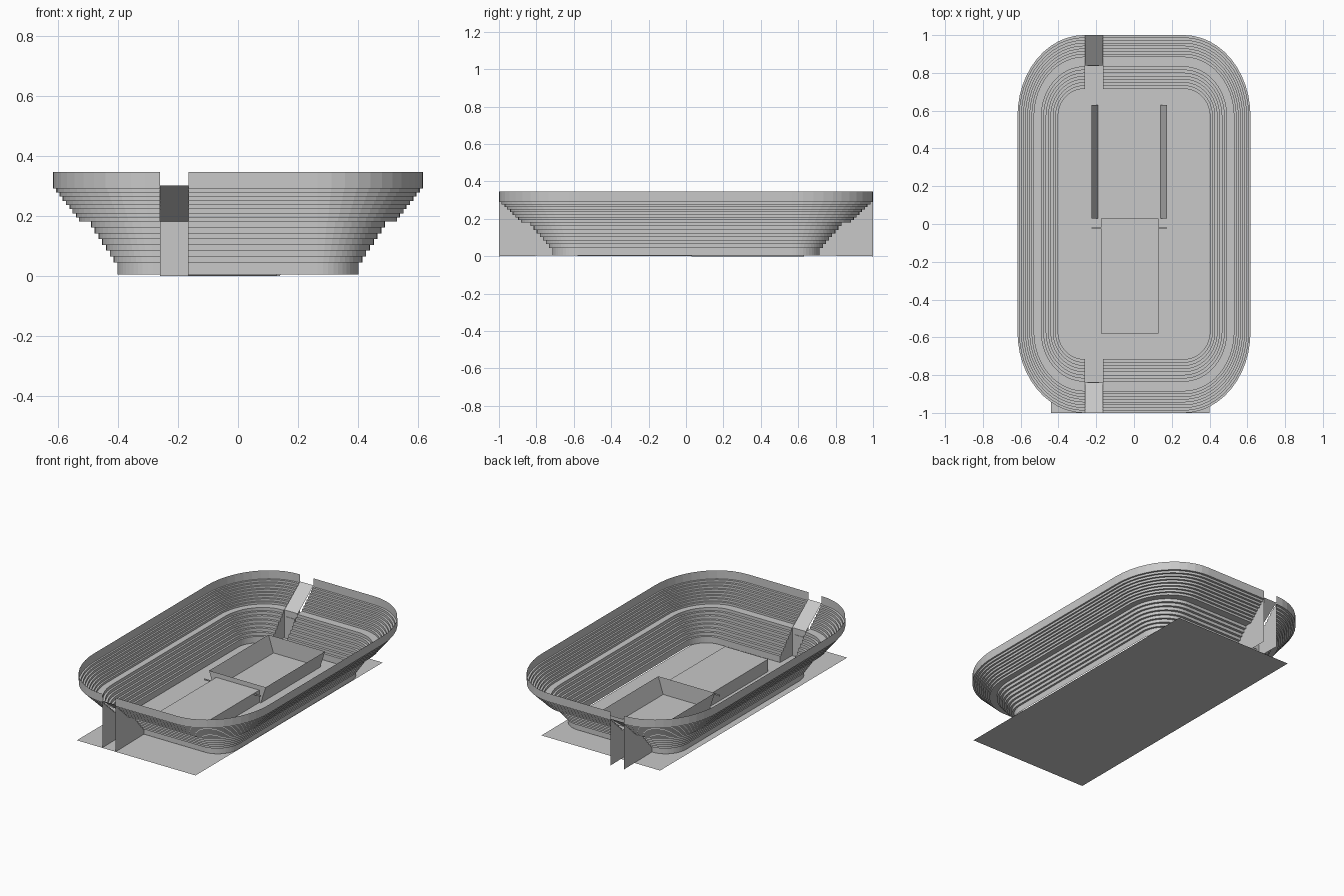
import bpy, bmesh, math

cube = bpy.data.objects.get("Cube")
if cube:
    bpy.data.objects.remove(cube, do_unlink=True)

grey = bpy.data.materials.new("plain_grey")
grey.use_nodes = True
COLOUR = (0.58, 0.58, 0.58, 1)
grey.diffuse_color = COLOUR
grey.node_tree.nodes["Principled BSDF"].inputs["Base Color"].default_value = COLOUR

SLOT_L, SLOT_R = -0.26, -0.165       # stairway slot sides
CX, CY = 0.265, 0.57                 # corner arc centres
RX, RY = (0.137, 0.352), (0.145, 0.43)  # inner and outer corner radii
SEGMENTS = 12


def finish(bm, name):
    mesh = bpy.data.meshes.new(name)
    bm.to_mesh(mesh)
    bm.free()
    mesh.materials.append(grey)
    obj = bpy.data.objects.new(name, mesh)
    bpy.context.collection.objects.link(obj)
    return obj


def sheet(name, *polygons):
    bm = bmesh.new()
    for poly in polygons:
        bm.faces.new([bm.verts.new(p) for p in poly])
    return finish(bm, name)


def box(name, x0, x1, y0, y1, z0, z1):
    bm = bmesh.new()
    bmesh.ops.create_cube(bm, size=1)
    for v in bm.verts:
        v.co = (x1 if v.co.x > 0 else x0,
                y1 if v.co.y > 0 else y0,
                z1 if v.co.z > 0 else z0)
    return finish(bm, name)


# Stepped bowl profile: (outward fraction, height)
profile = [(0, 0.004), (0, 0.045)]


def add_tier(count, out, top):
    u0, z0 = profile[-1]
    for i in range(1, count + 1):
        u = u0 + (out - u0) * i / count
        profile.append((u, profile[-1][1]))
        profile.append((u, z0 + (top - z0) * i / count))


add_tier(7, 0.41, 0.18)
profile.append((0.54, 0.18))         # landing between tiers
add_tier(9, 1.0, 0.305)
profile.append((1.0, 0.345))         # rim wall


def radii(u):
    return [a + (b - a) * u for a, b in (RX, RY)]


def half_ring(u, side):
    """Plan path of one half of the bowl, from front slot edge to back slot edge."""
    rx, ry = radii(u)
    start = SLOT_R if side > 0 else SLOT_L
    front = [(start, -CY - ry)]
    for i in range(SEGMENTS + 1):
        a = math.pi / 2 * (1 - i / SEGMENTS)
        front.append((side * (CX + rx * math.cos(a)), -CY - ry * math.sin(a)))
    return front + [(x, -y) for x, y in reversed(front)]


def bowl(name, side):
    bm = bmesh.new()
    rows = [[bm.verts.new((x, y, z)) for x, y in half_ring(u, side)]
            for u, z in profile]
    for low, high in zip(rows, rows[1:]):
        for i in range(len(low) - 1):
            bm.faces.new((low[i], low[i + 1], high[i + 1], high[i]))
    if side > 0:
        bmesh.ops.reverse_faces(bm, faces=bm.faces)
    return finish(bm, name)


bowl("left_stand", 1)
bowl("right_stand", -1)

# Ground plate
sheet("ground_plate", [(-0.44, -1, 0), (0.40, -1, 0), (0.40, 0.89, 0), (-0.44, 0.89, 0)])

# Slot at each end: side walls, ramp, inner wall with door panel
RAMP_Y, RAMP_Z, TOP_Z = 0.84, 0.18, 0.30
for end, label in ((-1, "front"), (1, "back")):
    section = [(CY + radii(u)[1], z) for u, z in profile if z < TOP_Z]
    section += [(1, TOP_Z), (1, 0)]
    sheet(label + "_slot_walls",
          *[[(x, end * y, z) for y, z in section] for x in (SLOT_L, SLOT_R)])
    ramp = [(SLOT_L, RAMP_Y, RAMP_Z), (SLOT_R, RAMP_Y, RAMP_Z),
            (SLOT_R, 1, TOP_Z), (SLOT_L, 1, TOP_Z)]
    ramp = [(x, end * y, z) for x, y, z in ramp]
    sheet(label + "_ramp", ramp if end > 0 else ramp[::-1])
    wall = [(SLOT_L, 0), (SLOT_R, 0), (SLOT_R, RAMP_Z), (SLOT_L, RAMP_Z)]
    sheet(label + "_inner_wall", [(x, end * RAMP_Y, z) for x, z in wall])
    box(label + "_door_panel", -0.245, -0.185,
        end * RAMP_Y - 0.003, end * RAMP_Y + 0.003, 0.045, 0.14)

# Raised block on the front half of the floor
box("raised_platform", -0.175, 0.13, -0.58, 0.03, 0.001, 0.08)
box("cross_bar", -0.225, 0.175, -0.024, -0.018, 0.07, 0.078)

# Open tray on the back half, side walls leaning outward
Y0, Y1, H = 0.03, 0.63, 0.11
LOW, HIGH = (-0.19, 0.14), (-0.225, 0.175)
sheet("tray",
      [(LOW[0], Y0, 0.003), (LOW[1], Y0, 0.003), (LOW[1], Y1, 0.003), (LOW[0], Y1, 0.003)],
      [(LOW[0], Y0, 0), (HIGH[0], Y0, H), (HIGH[0], Y1, H), (LOW[0], Y1, 0)],
      [(LOW[1], Y0, 0), (LOW[1], Y1, 0), (HIGH[1], Y1, H), (HIGH[1], Y0, H)],
      [(LOW[0], Y0, 0), (LOW[1], Y0, 0), (HIGH[1], Y0, H), (HIGH[0], Y0, H)],
      [(LOW[1], Y1, 0), (LOW[0], Y1, 0), (HIGH[0], Y1, H), (HIGH[1], Y1, H)])
